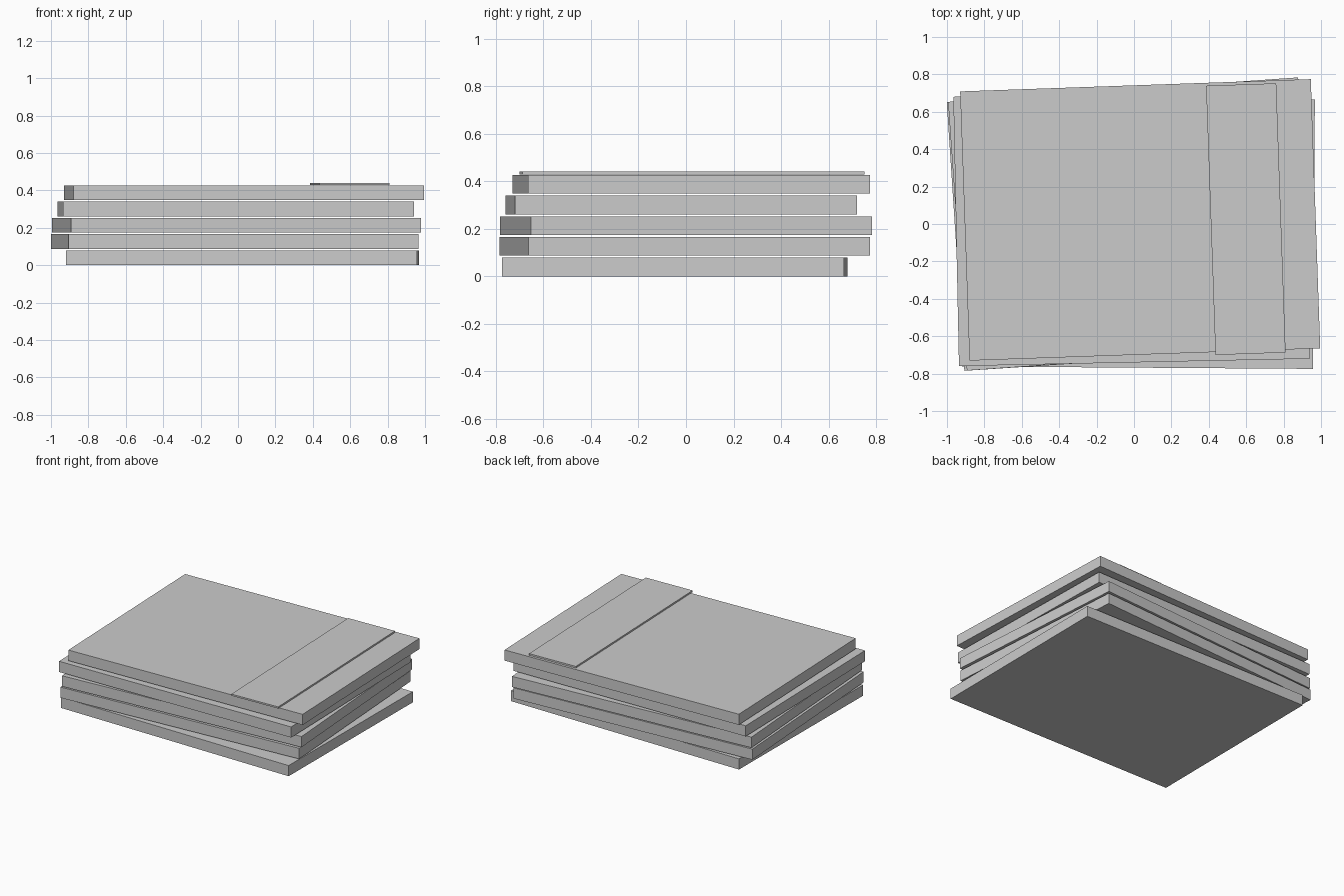
import bpy
from math import radians

cube = bpy.data.objects.get("Cube")
if cube:
    bpy.data.objects.remove(cube, do_unlink=True)

# One plain grey for the whole stack
grey = bpy.data.materials.new("light grey")
grey.use_nodes = True
colour = (0.6, 0.6, 0.6, 1)
grey.diffuse_color = colour
grey.node_tree.nodes["Principled BSDF"].inputs["Base Color"].default_value = colour

WIDTH, DEPTH, THICK, PITCH = 1.876, 1.44, 0.079, 0.087


def box(name, x, y, bottom, size, turn):
    """Flat box resting at the given height, turned about z (degrees)."""
    bpy.ops.mesh.primitive_cube_add(
        size=1, location=(x, y, bottom + size[2] / 2), rotation=(0, 0, radians(turn)))
    ob = bpy.context.object
    ob.name = name
    ob.scale = size
    bpy.ops.object.transform_apply(location=False, rotation=False, scale=True)
    ob.data.materials.append(grey)
    return ob


# Slabs from the ground up, each a little shifted and turned
slabs = [
    ("bottom_slab", 0.024, -0.048, -0.4),
    ("second_slab", -0.018, -0.005, 3.75),
    ("middle_slab", -0.008, 0.0, 4.0),
    ("fourth_slab", -0.013, -0.02, 1.2),
    ("top_slab", 0.033, 0.022, 2.0),
]
for i, (name, x, y, turn) in enumerate(slabs):
    box(name, x, y, i * PITCH, (WIDTH, DEPTH, THICK), turn)

# Thin strip lying across the top slab
top = 4 * PITCH + THICK
box("top_strip", 0.598, 0.026, top + 0.002, (0.375, DEPTH, 0.012), 2.0)
